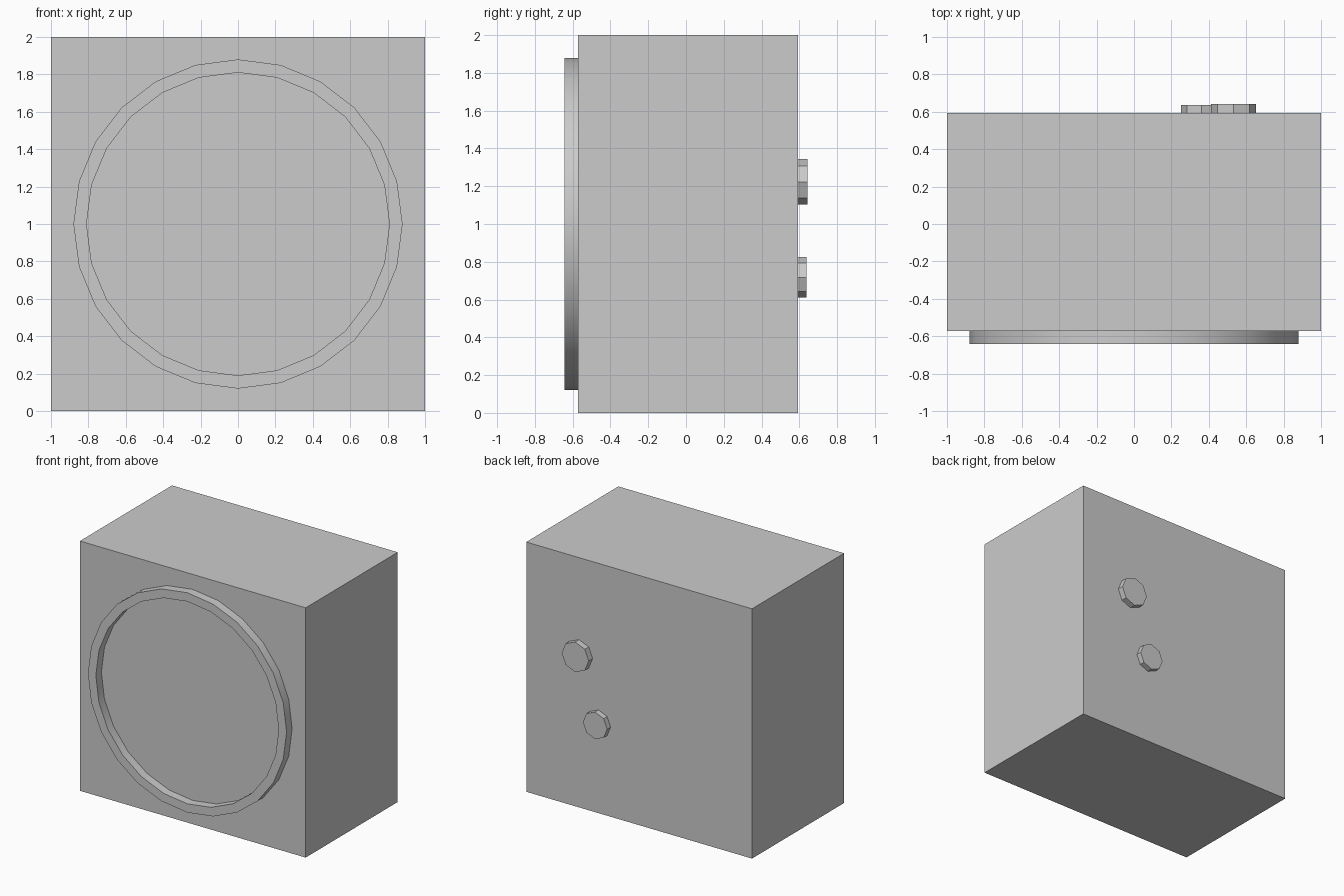
import bpy, bmesh, math

if "Cube" in bpy.data.objects:
    bpy.data.objects.remove(bpy.data.objects["Cube"])

FRONT, BACK = -0.572, 0.593


def new_object(name, bm):
    bmesh.ops.recalc_face_normals(bm, faces=bm.faces[:])
    mesh = bpy.data.meshes.new(name)
    bm.to_mesh(mesh)
    bm.free()
    obj = bpy.data.objects.new(name, mesh)
    bpy.context.collection.objects.link(obj)
    return obj


def circle(bm, r, y, n, cx, cz):
    return [bm.verts.new((cx + r * math.sin(2 * math.pi * i / n), y,
                          cz + r * math.cos(2 * math.pi * i / n))) for i in range(n)]


def bridge(bm, a, b):
    n = len(a)
    for i in range(n):
        bm.faces.new((a[i], a[(i + 1) % n], b[(i + 1) % n], b[i]))


# Cabinet body
bpy.ops.mesh.primitive_cube_add(size=1, location=(0, (FRONT + BACK) / 2, 1))
body = bpy.context.object
body.name = "cabinet"
body.scale = (2, BACK - FRONT, 2)

# Raised front rim, standing on the front face
bm = bmesh.new()
loops = [circle(bm, r, y, 24, 0, 1) for r, y in
         ((0.88, FRONT), (0.88, -0.642), (0.81, -0.642), (0.81, FRONT))]
for a, b in zip(loops, loops[1:]):
    bridge(bm, a, b)
rim = new_object("front_rim", bm)
bpy.ops.object.select_all(action='DESELECT')
rim.select_set(True)
bpy.context.view_layer.objects.active = rim
bpy.ops.object.shade_smooth_by_angle(angle=math.radians(30))


# Octagonal knobs on the back
def knob(name, x, z, r, y_end):
    bm = bmesh.new()
    base = circle(bm, r, BACK, 8, x, z)
    tip = circle(bm, r, y_end, 8, x, z)
    bridge(bm, base, tip)
    bm.faces.new(tip)
    bm.faces.new(base)
    new_object(name, bm)


knob("upper_back_knob", 0.532, 1.223, 0.12, 0.642)
knob("lower_back_knob", 0.36, 0.718, 0.108, 0.637)
